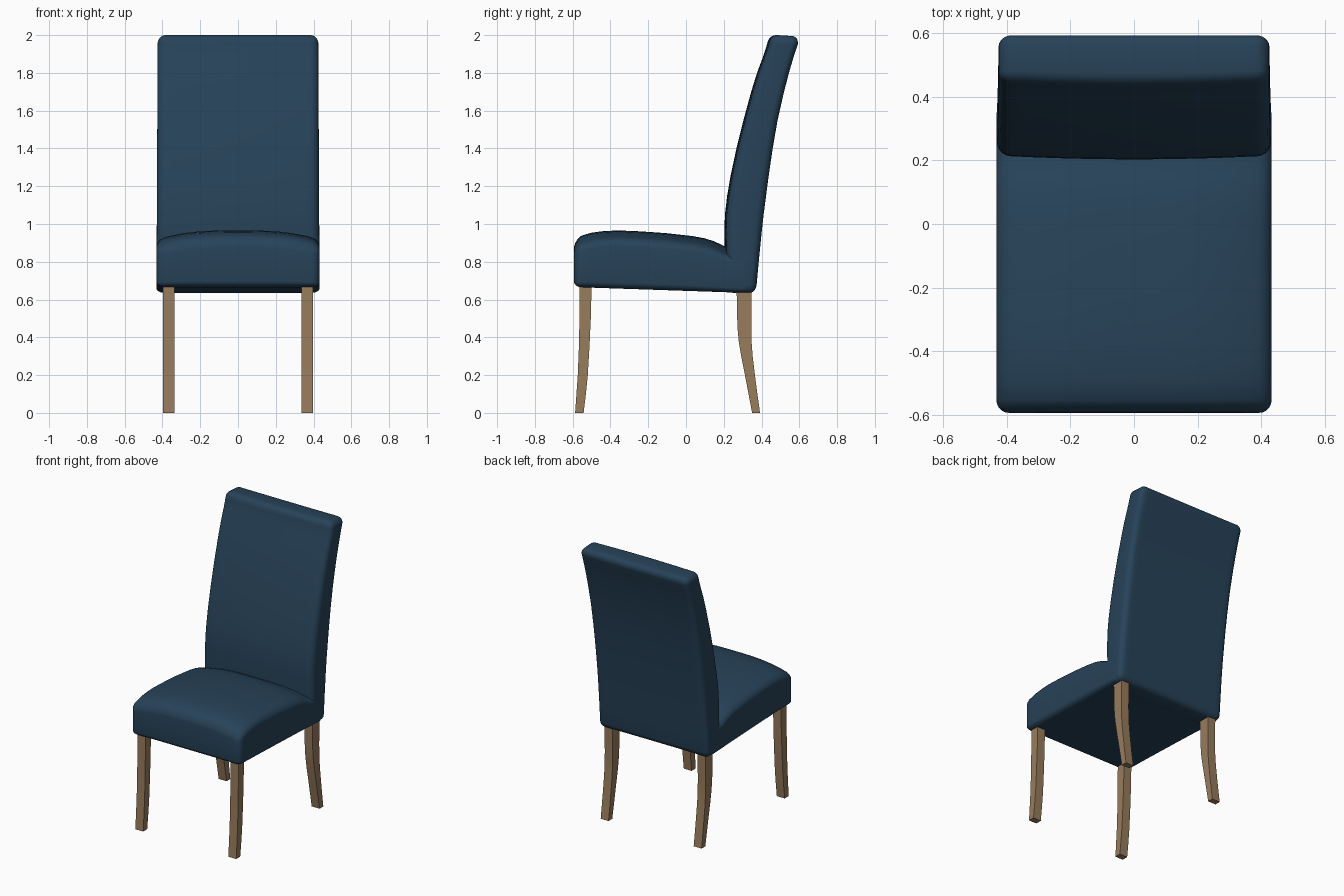
import bpy, bmesh, math
from mathutils import Vector

cube = bpy.data.objects.get("Cube")
if cube:
    bpy.data.objects.remove(cube, do_unlink=True)


def material(name, rgb):
    m = bpy.data.materials.new(name)
    m.use_nodes = True
    m.diffuse_color = (*rgb, 1)
    m.node_tree.nodes["Principled BSDF"].inputs["Base Color"].default_value = (*rgb, 1)
    return m


fabric = material("blue fabric", (0.020, 0.055, 0.098))
wood = material("light wood", (0.31, 0.20, 0.108))


def lookup(rows, t, col):
    """Linear interpolation in a table whose first column is the key."""
    if t <= rows[0][0]:
        return rows[0][col]
    for a, b in zip(rows, rows[1:]):
        if t <= b[0]:
            return a[col] + (b[col] - a[col]) * (t - a[0]) / (b[0] - a[0])
    return rows[-1][col]


def finish(name, bm, mat, angle):
    bmesh.ops.recalc_face_normals(bm, faces=bm.faces)
    me = bpy.data.meshes.new(name)
    bm.to_mesh(me)
    bm.free()
    me.materials.append(mat)
    ob = bpy.data.objects.new(name, me)
    bpy.context.collection.objects.link(ob)
    bpy.ops.object.select_all(action="DESELECT")
    ob.select_set(True)
    bpy.context.view_layer.objects.active = ob
    bpy.ops.object.shade_smooth_by_angle(angle=math.radians(angle))
    return ob


def cushion(name, lo, hi, radius, cuts, shape):
    """Rounded box, sliced along the axes in cuts, then reshaped."""
    lo, hi = Vector(lo), Vector(hi)
    bm = bmesh.new()
    bmesh.ops.create_cube(bm, size=1)
    for v in bm.verts:
        v.co = Vector([(lo[i] + hi[i]) / 2 + v.co[i] * (hi[i] - lo[i]) for i in range(3)])
    bmesh.ops.bevel(bm, geom=bm.edges[:], offset=radius, segments=5,
                    profile=0.5, affect="EDGES")
    for axis, stations in cuts.items():
        normal = Vector([float(i == axis) for i in range(3)])
        for s in stations:
            if lo[axis] + radius < s < hi[axis] - radius:
                bmesh.ops.bisect_plane(bm, geom=bm.verts[:] + bm.edges[:] + bm.faces[:],
                                       plane_co=normal * s, plane_no=normal)
    for v in bm.verts:
        v.co = shape(v.co)
    return finish(name, bm, fabric, 50)


HALF = 0.432
across = [HALF * i / 6 for i in range(-5, 6)]

# Seat: crowned top, underside dropping slightly to the rear (y, top height)
seat_top = [(-0.595, 0.905), (-0.58, 0.92), (-0.555, 0.938), (-0.50, 0.954),
            (-0.44, 0.962), (-0.36, 0.966), (-0.24, 0.961), (-0.11, 0.952),
            (0.035, 0.936), (0.10, 0.924), (0.15, 0.908), (0.205, 0.882), (0.30, 0.87)]


def seat_shape(co):
    x, y, v = co
    base = 0.652 - 0.034 * y - 0.006
    top = lookup(seat_top, y, 1) - 0.05 * abs(x / HALF) ** 3
    return Vector((x, y, base + (top - base) * v / 0.3))


cushion("seat", (-HALF, -0.593, 0), (HALF, 0.345, 0.3), 0.04,
        {0: across, 1: [r[0] for r in seat_top]}, seat_shape)

# Backrest: swept curve with tapering thickness (z, front y, rear y)
back_rows = [(0.635, 0.215, 0.370), (0.80, 0.207, 0.385), (0.95, 0.203, 0.400),
             (1.05, 0.206, 0.411), (1.15, 0.218, 0.424), (1.25, 0.235, 0.437),
             (1.40, 0.267, 0.459), (1.55, 0.304, 0.485), (1.70, 0.345, 0.519),
             (1.80, 0.376, 0.545), (1.90, 0.413, 0.573), (1.955, 0.430, 0.591),
             (2.0, 0.437, 0.600)]
THICK = 0.18


def back_shape(co):
    x, u, z = co
    t = u / THICK
    front = lookup(back_rows, z, 1) + 0.012 * (x / HALF) ** 2
    rear = lookup(back_rows, z, 2)
    # the upper rear edge tips down with the lean
    tip = 0.018 * max(0, t - 0.5) * max(0, (z - 1.8) / 0.2)
    taper = 1 - 0.012 * (z - 0.635)
    return Vector((x * taper, front + (rear - front) * t, z - tip))


cushion("backrest", (-HALF, 0, 0.635), (HALF, THICK, 2.0), 0.042,
        {0: across, 2: [r[0] for r in back_rows]}, back_shape)

# Legs: curved side profiles given a square section (z, front y, rear y)
front_leg = [(0, -0.587, -0.542), (0.1, -0.580, -0.530), (0.2, -0.573, -0.520),
             (0.35, -0.567, -0.511), (0.5, -0.564, -0.504), (0.70, -0.563, -0.499)]
rear_leg = [(0, 0.350, 0.392), (0.1, 0.331, 0.378), (0.2, 0.312, 0.365),
            (0.3, 0.292, 0.353), (0.38, 0.279, 0.347), (0.46, 0.272, 0.346),
            (0.70, 0.267, 0.348)]

for label, rows in (("front", front_leg), ("rear", rear_leg)):
    for side, sign in (("left", 1), ("right", -1)):
        bm = bmesh.new()
        outline = [(f, z) for z, f, r in rows] + [(r, z) for z, f, r in reversed(rows)]
        face = bm.faces.new([bm.verts.new((sign * 0.335, y, z)) for y, z in outline])
        grown = bmesh.ops.extrude_face_region(bm, geom=[face])["geom"]
        bmesh.ops.translate(bm, vec=(sign * 0.062, 0, 0),
                            verts=[g for g in grown if isinstance(g, bmesh.types.BMVert)])
        finish(f"{label}_{side}_leg", bm, wood, 30)
